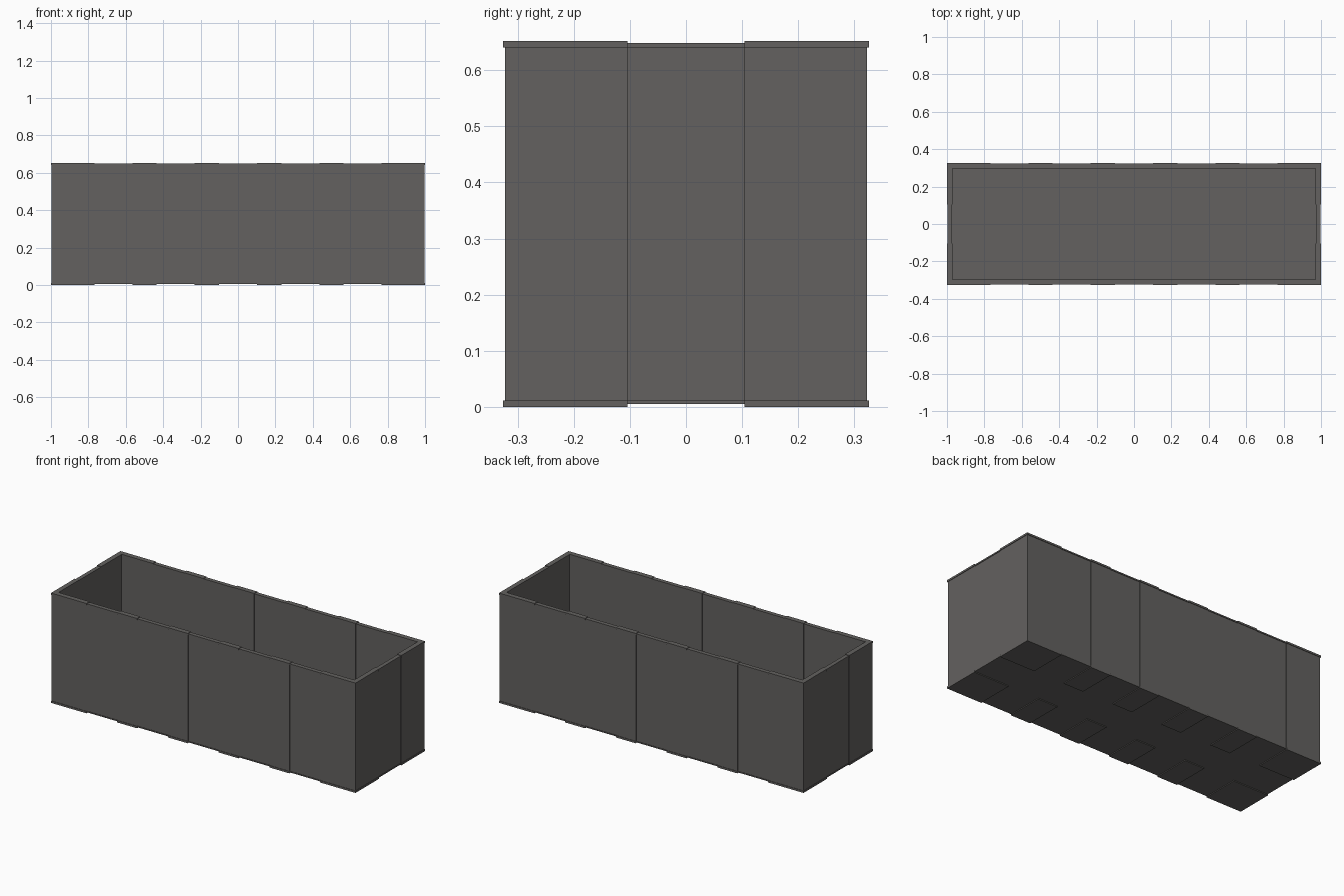
import bpy, bmesh

cube = bpy.data.objects.get("Cube")
if cube:
    bpy.data.objects.remove(cube, do_unlink=True)

metal = bpy.data.materials.new("dark_grey_metal")
metal.use_nodes = True
colour = (0.125, 0.12, 0.115, 1)
metal.diffuse_color = colour
metal.node_tree.nodes["Principled BSDF"].inputs["Base Color"].default_value = colour


def finish(name, bm):
    bmesh.ops.recalc_face_normals(bm, faces=bm.faces)
    mesh = bpy.data.meshes.new(name)
    bm.to_mesh(mesh)
    bm.free()
    mesh.materials.append(metal)
    obj = bpy.data.objects.new(name, mesh)
    bpy.context.collection.objects.link(obj)


def loft(bm, rings):
    """Skin a stack of point rings and cap both ends."""
    loops = [[bm.verts.new(p) for p in ring] for ring in rings]
    n = len(loops[0])
    for a, b in zip(loops, loops[1:]):
        for i in range(n):
            j = (i + 1) % n
            bm.faces.new((a[i], a[j], b[j], b[i]))
    bm.faces.new(loops[0])
    bm.faces.new(loops[-1])


def prism(bm, outline, z0, z1):
    loft(bm, [[(x, y, z) for x, y in outline] for z in (z0, z1)])


def rect(x0, x1, y0, y1):
    return [(x0, y0), (x1, y0), (x1, y1), (x0, y1)]


H, LIP = 0.652, 0.011
WX, WY = 0.997, 0.323      # panel faces
IX, IY = 0.971, 0.296      # inner panel faces
CX, CY = 0.767, 0.104      # inner ends of the corner panels

# Open tray: outside lips and hollow inside as one lofted shell
sections = [(WX, WY, 0.005), (WX, WY, LIP), (0.994, 0.32, LIP),
            (0.994, 0.32, H - LIP), (WX, WY, H - LIP), (WX, WY, H - 0.003),
            (0.973, 0.298, H - 0.003), (0.973, 0.298, 0.03)]
shell = bmesh.new()
loft(shell, [[(x, y, z) for x, y in rect(-a, a, -b, b)] for a, b, z in sections])
finish("tray_shell", shell)


def corner(sx, sy, ox, oy):
    pts = [(CX, oy), (ox, oy), (ox, CY), (IX, CY), (IX, IY), (CX, IY)]
    return [(x * sx, y * sy) for x, y in pts]


panels, top_lips, pads = bmesh.new(), bmesh.new(), bmesh.new()
for sy in (-1, 1):
    # Corner panels with their lips and foot pads
    for sx in (-1, 1):
        prism(panels, corner(sx, sy, WX, WY), LIP, H - LIP)
        prism(top_lips, corner(sx, sy, 1, 0.326), H - LIP, H)
        prism(pads, rect(CX * sx, sx, CY * sy, 0.326 * sy), 0, LIP)
    # Narrow panels along the long sides
    for k in range(4):
        x = (k - 1.5) / 3
        x0, x1 = x - 0.065, x + 0.065
        prism(panels, rect(x0, x1, IY * sy, WY * sy), LIP, H - LIP)
        prism(top_lips, rect(x0, x1, IY * sy, 0.326 * sy), H - LIP, H)
        prism(pads, rect(x0, x1, CY * sy, 0.326 * sy), 0, LIP)
finish("raised_wall_panels", panels)
finish("top_lips", top_lips)
finish("bottom_pads", pads)
